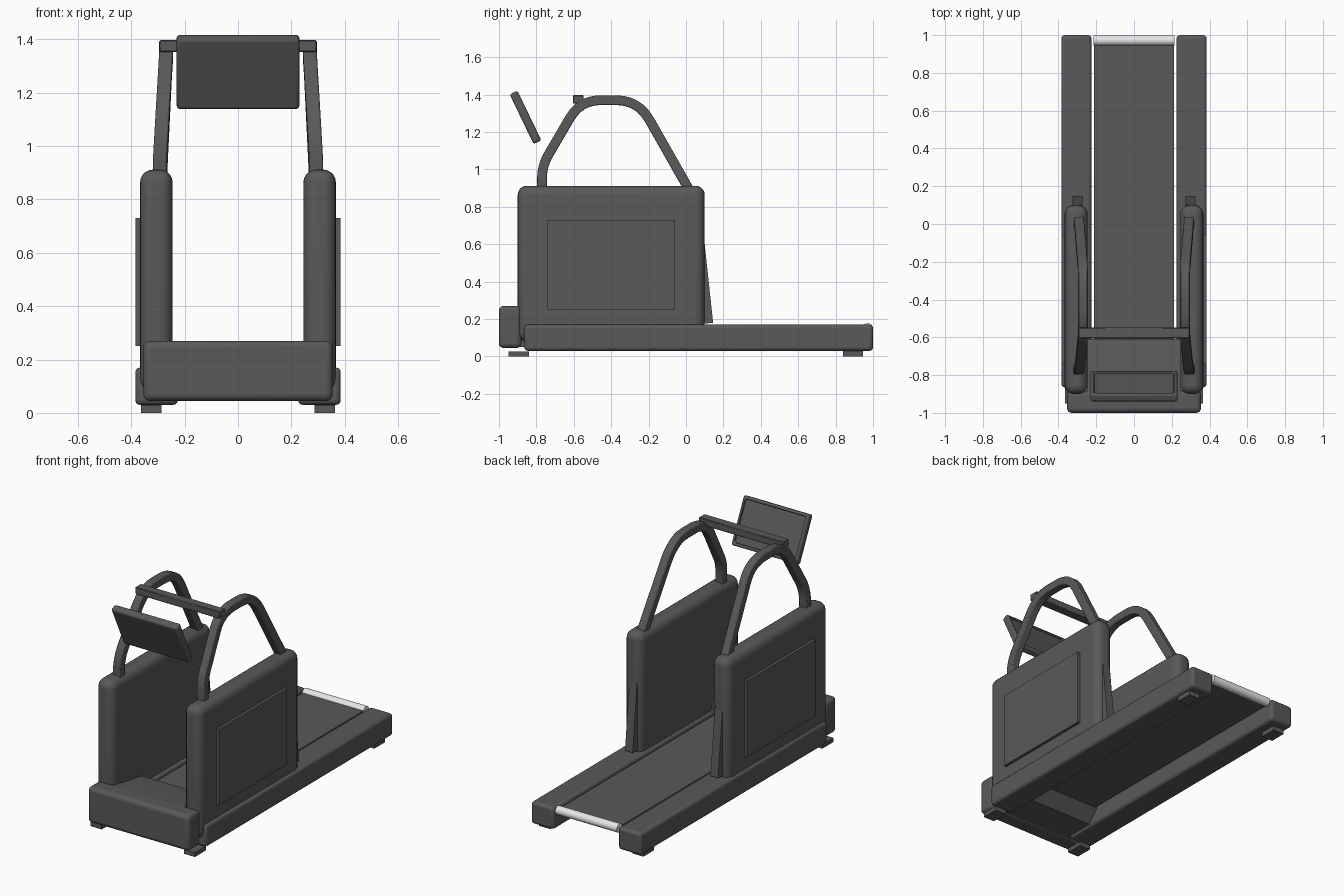
import bpy, bmesh
from math import radians, atan2
from mathutils import Vector, Matrix

cube = bpy.data.objects.get("Cube")
if cube:
    bpy.data.objects.remove(cube, do_unlink=True)


def material(name, rgb):
    m = bpy.data.materials.new(name)
    m.use_nodes = True
    m.diffuse_color = (*rgb, 1)
    m.node_tree.nodes["Principled BSDF"].inputs["Base Color"].default_value = (*rgb, 1)
    return m


GREY = material("dark grey", (0.1, 0.1, 0.102))
WHITE = material("roller white", (0.8, 0.8, 0.8))


def finish(name, bm, mat=GREY, bevel=0, segments=3):
    bmesh.ops.recalc_face_normals(bm, faces=bm.faces)
    mesh = bpy.data.meshes.new(name)
    bm.to_mesh(mesh)
    bm.free()
    mesh.materials.append(mat)
    ob = bpy.data.objects.new(name, mesh)
    bpy.context.collection.objects.link(ob)
    if bevel:
        mod = ob.modifiers.new("Bevel", "BEVEL")
        mod.width, mod.segments = bevel, segments
        mod.limit_method, mod.angle_limit = "ANGLE", radians(40)
    bpy.ops.object.select_all(action="DESELECT")
    ob.select_set(True)
    bpy.context.view_layer.objects.active = ob
    bpy.ops.object.shade_smooth_by_angle(angle=radians(35))
    return ob


def box(name, xs, ys, zs, bevel=0, segments=3):
    bm = bmesh.new()
    lo, hi = (Vector(c) for c in zip(xs, ys, zs))
    bmesh.ops.create_cube(bm, size=1, matrix=Matrix.Translation((lo + hi) / 2)
                          @ Matrix.Diagonal((*(hi - lo), 1)))
    return finish(name, bm, GREY, bevel, segments)


def prism(name, profile, xs, bevel=0):
    """Extrude a side (y, z) profile across x."""
    bm = bmesh.new()
    face = bm.faces.new([bm.verts.new((xs[0], y, z)) for y, z in profile])
    out = bmesh.ops.extrude_face_region(bm, geom=[face])["geom"]
    verts = [v for v in out if isinstance(v, bmesh.types.BMVert)]
    bmesh.ops.translate(bm, verts=verts, vec=(xs[1] - xs[0], 0, 0))
    return finish(name, bm, GREY, bevel)


def round_path(points, cuts, steps=6):
    """Replace each inner corner by a quadratic arc."""
    pts = [Vector(p) for p in points]
    path = [pts[0]]
    for a, b, c, r in zip(pts, pts[1:], pts[2:], cuts):
        p, q = b + (a - b).normalized() * r, b + (c - b).normalized() * r
        for i in range(steps + 1):
            t = i / steps
            path.append(p * (1 - t) ** 2 + b * 2 * t * (1 - t) + q * t * t)
    return path + [pts[-1]]


def handrail(name, side):
    path = round_path([(-.77, .85), (-.77, 1.02), (-.565, 1.37), (-.255, 1.37), (.04, .85)],
                      [.07, .11, .12])
    bm = bmesh.new()
    rings, h = [], .026
    for i, p in enumerate(path):
        d = (path[min(i + 1, len(path) - 1)] - path[max(i - 1, 0)]).normalized()
        n = Vector((-d.y, d.x)) * h
        x = .27 + .024 * min(1, max(0, (1.33 - p.y) / .4))
        rings.append([bm.verts.new((side * (x + sx * h), p.x + sn * n.x, p.y + sn * n.y))
                      for sx, sn in ((-1, -1), (1, -1), (1, 1), (-1, 1))])
    for a, b in zip(rings, rings[1:]):
        for j in range(4):
            k = (j + 1) % 4
            bm.faces.new((a[j], a[k], b[k], b[j]))
    bm.faces.new(rings[0])
    bm.faces.new(rings[-1])
    finish(name, bm, GREY, .006, 2)


# Mirrored side parts
for label, s in (("left", 1), ("right", -1)):
    def span(a, b):
        return sorted((s * a, s * b))
    box(label + "_rail", span(.225, .385), (-.865, 1), (.03, .17), .018)
    box(label + "_side_housing", span(.245, .367), (-.9, .1), (.08, .912), .048, 5)
    box(label + "_side_plate", span(.35, .385), (-.74, -.06), (.25, .73))
    prism(label + "_rear_fin", [(.05, .17), (.145, .18), (.1, .6), (.05, .6)], span(.272, .325))
    box(label + "_front_foot", span(.287, .364), (-.95, -.84), (0, .027))
    box(label + "_rear_foot", span(.287, .364), (.84, .945), (0, .04))
    handrail(label + "_handrail", s)

# Motor cover: front block and the sloped part reaching back to the belt
box("motor_cover", (-.355, .355), (-1, -.88), (.045, .27), .025, 4)
prism("motor_cover_rear", [(-.94, .05), (-.68, .05), (-.61, .13), (-.61, .22), (-.9, .268),
                           (-.94, .268)], (-.25, .25))

# Running belt and end roller
box("belt", (-.212, .212), (-.66, .975), (.13, .158))
bm = bmesh.new()
bmesh.ops.create_cone(bm, cap_ends=True, segments=24, radius1=.027, radius2=.027, depth=.43,
                      matrix=Matrix.Translation((0, .972, .151)) @ Matrix.Rotation(radians(90), 4, "Y"))
finish("end_roller", bm, WHITE)

# Cross bar joining the handrails
box("cross_bar", (-.295, .295), (-.605, -.548), (1.352, 1.397), .004, 1)

# Tilted console with a recessed screen facing the runner
bm = bmesh.new()
bmesh.ops.create_cube(bm, size=1, matrix=Matrix.Diagonal((.46, .046, .295, 1)))
bm.faces.ensure_lookup_table()
bmesh.ops.recalc_face_normals(bm, faces=bm.faces)
back = max(bm.faces, key=lambda f: f.normal.y)
bmesh.ops.inset_region(bm, faces=[back], thickness=.025)
bmesh.ops.inset_region(bm, faces=[back], thickness=.003, depth=-.01)
console = finish("console", bm, GREY, .012, 3)
console.modifiers["Bevel"].angle_limit = radians(80)
console.location = (0, -.858, 1.278)
console.rotation_euler.x = atan2(.13, .27)
